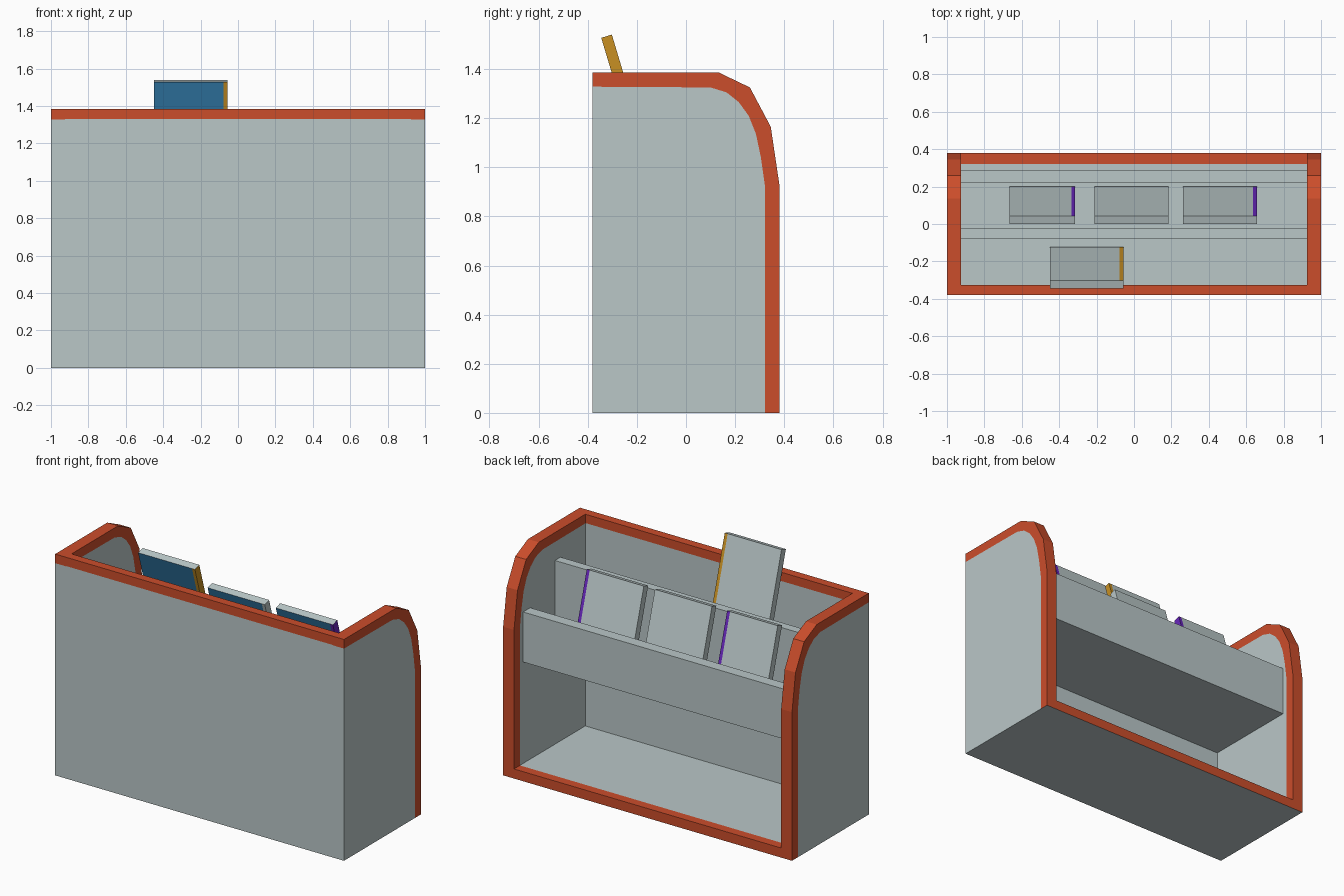
import bpy, bmesh

if "Cube" in bpy.data.objects:
    bpy.data.objects.remove(bpy.data.objects["Cube"])


def material(name, rgb):
    m = bpy.data.materials.new(name)
    m.diffuse_color = (*rgb, 1)
    m.use_nodes = True
    m.node_tree.nodes["Principled BSDF"].inputs["Base Color"].default_value = m.diffuse_color
    return m


GREY = material("pale grey", (0.49, 0.57, 0.575))
RED = material("orange red", (0.60, 0.075, 0.024))
BLUE = material("cover blue", (0.034, 0.21, 0.43))
GOLD = material("spine gold", (0.58, 0.28, 0.017))
PURPLE = material("spine purple", (0.14, 0.02, 0.51))


def finish(name, bm, mats):
    bmesh.ops.recalc_face_normals(bm, faces=bm.faces)
    me = bpy.data.meshes.new(name)
    bm.to_mesh(me)
    bm.free()
    for m in mats:
        me.materials.append(m)
    ob = bpy.data.objects.new(name, me)
    bpy.context.collection.objects.link(ob)
    return ob


def prism(name, pts, x0, x1, mats, edge_ids=None, cap=0):
    """Extrude a (y, z) outline along x; edge_ids gives a material per outline edge."""
    bm = bmesh.new()
    a = [bm.verts.new((x0, y, z)) for y, z in pts]
    b = [bm.verts.new((x1, y, z)) for y, z in pts]
    bm.faces.new(a).material_index = cap
    bm.faces.new(b).material_index = cap
    n = len(pts)
    for i in range(n):
        f = bm.faces.new((a[i], a[(i + 1) % n], b[(i + 1) % n], b[i]))
        f.material_index = edge_ids[i] if edge_ids else 0
    return finish(name, bm, mats)


def slab(name, y0, y1, z0, z1, mats=(GREY,), edge_ids=None, cap=0, w=0.925):
    # edges in order: bottom, back, top, front
    pts = [(y0, z0), (y1, z0), (y1, z1), (y0, z1)]
    return prism(name, pts, -w, w, mats, edge_ids, cap)


# Side panels with a painted band following the curved edge
OUTER = [(-0.38, 1.385), (0.135, 1.385), (0.26, 1.325),
         (0.345, 1.165), (0.38, 0.93), (0.38, 0)]
INNER = [(-0.38, 1.328), (0.10, 1.325), (0.165, 1.305), (0.215, 1.265),
         (0.255, 1.21), (0.285, 1.135), (0.305, 1.04), (0.322, 0.92), (0.322, 0)]


def side_panel(name, x0, x1):
    bm = bmesh.new()
    rows = []
    for x in (x0, x1):
        o = [bm.verts.new((x, *p)) for p in OUTER]
        i = [bm.verts.new((x, *p)) for p in INNER]
        c = bm.verts.new((x, -0.38, 0))
        bm.faces.new(o + i[::-1]).material_index = 1
        bm.faces.new(i + [c])
        rows.append((o, i, c))
    (o, i, c), (p, j, d) = rows
    for k in range(len(o) - 1):
        bm.faces.new((o[k], o[k + 1], p[k + 1], p[k])).material_index = 1
    bm.faces.new((o[0], i[0], j[0], p[0])).material_index = 1
    bm.faces.new((i[0], c, d, j[0]))
    bm.faces.new((c, i[-1], j[-1], d))
    bm.faces.new((i[-1], o[-1], p[-1], j[-1]))
    return finish(name, bm, [GREY, RED])


side_panel("left_side", -1, -0.925)
side_panel("right_side", 0.925, 1)

# Front panel with its rim, and the base with its painted back edge
slab("front_panel", -0.38, -0.325, 0, 1.33)
slab("front_rim", -0.38, -0.325, 1.33, 1.385, (RED,))
slab("base", -0.325, 0.322, 0, 0.06)
slab("base_edge", 0.322, 0.38, 0, 0.06, (GREY, RED), [0, 1, 1, 1], 1)

# Stepped trays and their dividers
slab("lower_tray", -0.025, 0.22, 0.695, 0.715)
slab("upper_tray", -0.325, -0.08, 0.695, 0.93)
slab("back_divider", 0.22, 0.29, 0.695, 1.008)
slab("middle_divider", -0.08, -0.025, 0.695, 1.21)


# Leaning books: blue front cover, spine on the right edge
def book(name, x0, x1, y, z, drop, spine):
    # outline: front bottom, back bottom, back top, front top
    t, s = (0.043, 0.013), 0.30
    fb = (y + s * drop, z - drop)
    pts = [fb, (fb[0] + t[0], fb[1] + t[1]), (y + t[0], z + t[1]), (y, z)]
    prism(name + "_body", pts, x0, x1 - 0.02, [GREY, BLUE], [0, 0, 0, 1])
    prism(name + "_spine", pts, x1 - 0.02, x1, [GREY, spine], [0, 1, 0, 1], 1)


book("front_book", -0.45, -0.057, -0.345, 1.527, 0.60, GOLD)
book("left_book", -0.665, -0.315, 0.0, 1.24, 0.525, PURPLE)
book("middle_book", -0.21, 0.185, 0.0, 1.24, 0.525, GREY)
book("right_book", 0.262, 0.657, 0.0, 1.24, 0.525, PURPLE)
